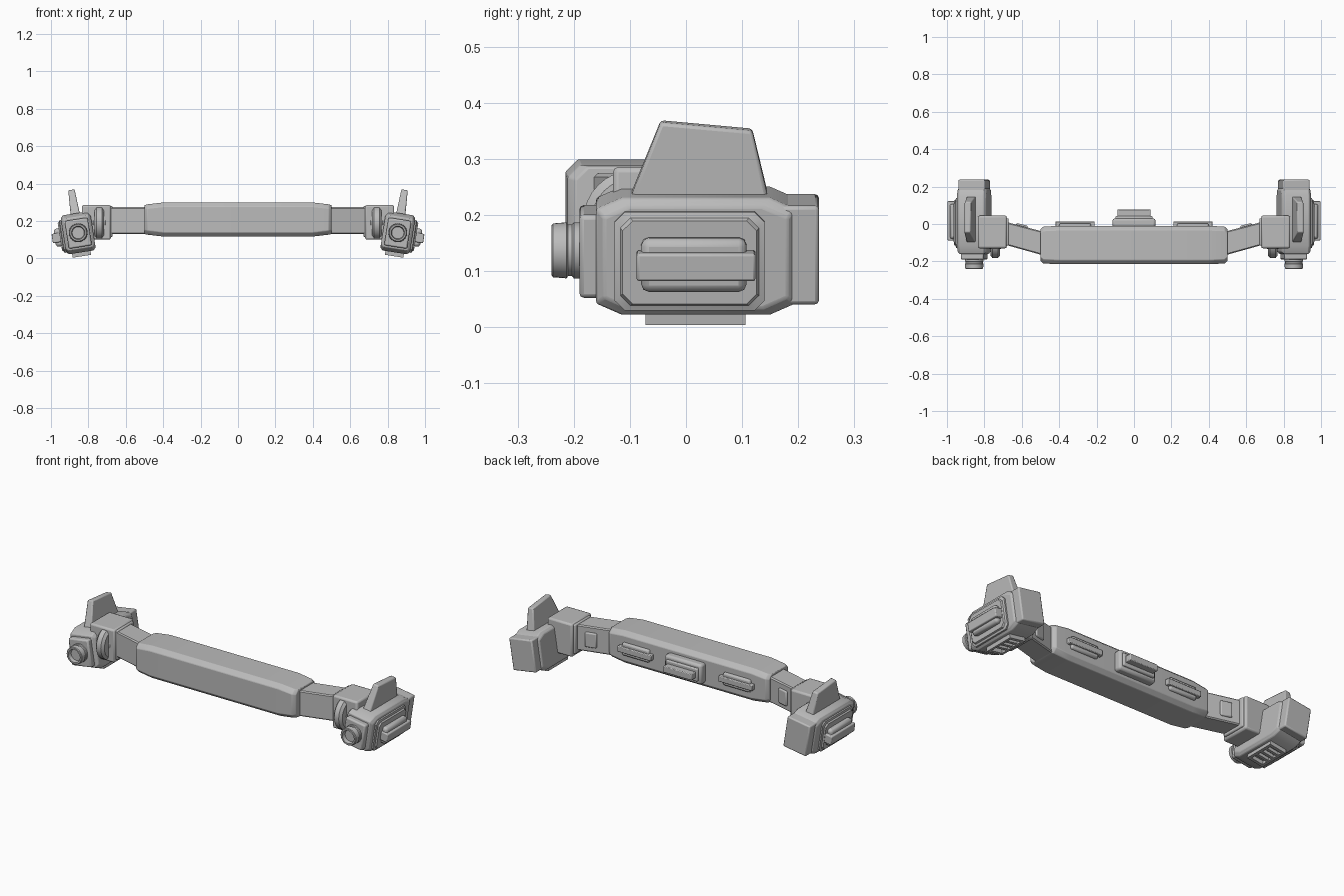
import bpy, bmesh, math
from mathutils import Matrix, Vector

old = bpy.data.objects.get("Cube")
if old:
    bpy.data.objects.remove(old)

grey = bpy.data.materials.new("plain grey")
grey.use_nodes = True
grey.diffuse_color = (0.5, 0.5, 0.5, 1)
grey.node_tree.nodes["Principled BSDF"].inputs["Base Color"].default_value = (0.5, 0.5, 0.5, 1)

# Pods lean outward about their own centre
POD = Matrix.Translation((0.855, 0, 0.14)) @ Matrix.Rotation(math.radians(9), 4, 'Y')
HOME = Matrix.Identity(4)


def finish(name, bm, bevel=0, mirror=True, frame=HOME):
    bmesh.ops.recalc_face_normals(bm, faces=bm.faces)
    bm.transform(frame)
    mesh = bpy.data.meshes.new(name)
    bm.to_mesh(mesh)
    bm.free()
    obj = bpy.data.objects.new(name, mesh)
    bpy.context.collection.objects.link(obj)
    mesh.materials.append(grey)
    bpy.ops.object.select_all(action='DESELECT')
    obj.select_set(True)
    bpy.context.view_layer.objects.active = obj
    bpy.ops.object.shade_smooth_by_angle(angle=math.radians(35))
    if bevel:
        mod = obj.modifiers.new("bevel", 'BEVEL')
        mod.width, mod.segments = bevel, 2
        mod.limit_method, mod.angle_limit = 'ANGLE', math.radians(30)
    if mirror:
        obj.modifiers.new("mirror", 'MIRROR').use_mirror_merge = False
    return obj


def boxes(name, specs, bevel=0, mirror=True, frame=HOME):
    """Each spec is x range, y range, z range."""
    bm = bmesh.new()
    for xr, yr, zr in specs:
        centre = [sum(r) / 2 for r in (xr, yr, zr)]
        size = [r[1] - r[0] for r in (xr, yr, zr)]
        m = Matrix.Translation(centre) @ Matrix.Diagonal((*size, 1))
        bmesh.ops.create_cube(bm, size=1, matrix=m)
    return finish(name, bm, bevel, mirror, frame)


def loft(name, rings, bevel=0, mirror=True, frame=HOME, capped=True):
    bm = bmesh.new()
    loops = [[bm.verts.new(p) for p in ring] for ring in rings]
    n = len(loops[0])
    for a, b in zip(loops, loops[1:]):
        for i in range(n):
            j = (i + 1) % n
            bm.faces.new((a[i], a[j], b[j], b[i]))
    if capped:
        bm.faces.new(loops[0])
        bm.faces.new(loops[-1])
    return finish(name, bm, bevel, mirror, frame)


def octagon(x, y0, y1, z0, z1, cy, cz):
    """Rectangle with cut corners, standing across the x axis."""
    return [Vector((x, y, z)) for y, z in (
        (y0 + cy, z0), (y1 - cy, z0), (y1, z0 + cz), (y1, z1 - cz),
        (y1 - cy, z1), (y0 + cy, z1), (y0, z1 - cz), (y0, z0 + cz))]


def circle(axis, centre, r, t, n=32):
    pts = []
    for k in range(n):
        a = math.tau * k / n
        c, s = r * math.cos(a), r * math.sin(a)
        off = (t, c, s) if axis == 'X' else (c, t, s)
        pts.append(Vector(centre) + Vector(off))
    return pts


# Padded centre bar, tapering towards its ends
bar = []
for x, inset, drop in ((-0.5, 0.018, 0.014), (-0.485, 0.004, 0.01), (-0.4, 0, 0),
                       (0.4, 0, 0), (0.485, 0.004, 0.01), (0.5, 0.018, 0.014)):
    bar.append(octagon(x, -0.215 + inset, -0.01 - inset, 0.117 + drop, 0.299 - drop, 0.022, 0.022))
loft("centre_bar", bar, 0.003, mirror=False)

# Slanted arms and joint blocks
loft("arm", [octagon(x, y0, y1, 0.13, 0.274, 0.006, 0.006)
             for x, y0, y1 in ((0.47, -0.172, -0.045), (0.71, -0.105, 0.018))])
boxes("joint_block", [((0.68, 0.835), (-0.13, 0.045), (0.10, 0.286))], 0.01)
boxes("joint_collar", [((0.67, 0.70), (-0.115, 0.03), (0.115, 0.28))], 0.006)

# Hinge disc facing inside the joint
loft("hinge_disc", [circle('X', (0.742, -0.093, 0.19), r, t)
                    for r, t in ((0.075, -0.026), (0.09, -0.014), (0.09, 0.014), (0.075, 0.026))])
loft("hinge_cap", [circle('X', (0.742, -0.093, 0.19), 0.04, t) for t in (-0.034, 0.034)], 0.004)

# Pod shell
loft("pod_body", [octagon(x, -0.16 + e, 0.195 - e, -0.109 + e, 0.102 - e, 0.045, 0.02)
                  for x, e in ((-0.08, 0.014), (-0.066, 0), (0.066, 0), (0.08, 0.014))],
     0.004, frame=POD)
boxes("pod_front_plate", [((-0.062, 0.062), (-0.19, -0.15), (-0.08, 0.07))], 0.008, frame=POD)
boxes("pod_rear_block", [((-0.072, 0.072), (0.14, 0.237), (-0.09, 0.088))], 0.007, frame=POD)

# Stepped outer panel with a grip pad and strap bar
loft("pod_side_panel", [octagon(x, -0.127 + e, 0.14 - e, -0.098 + e, 0.08 - e, 0.018, 0.018)
                        for x, e in ((0.07, 0), (0.088, 0), (0.092, 0.01), (0.1, 0.014))], frame=POD)
boxes("pod_grip_pad", [((0.09, 0.128), (-0.08, 0.108), (-0.06, 0.037))], 0.014, frame=POD)
boxes("pod_grip_bar", [((0.095, 0.142), (-0.088, 0.124), (-0.037, 0.013))], 0.005, frame=POD)

# Lens tube with a recessed front
loft("lens", [circle('Y', (0, 0, -0.003), r, t)
              for r, t in ((0.05, -0.17), (0.05, -0.2), (0.046, -0.203), (0.046, -0.21),
                           (0.05, -0.213), (0.048, -0.237), (0.044, -0.24), (0.036, -0.24),
                           (0.032, -0.22))], frame=POD)

# Upright fin
loft("fin", [[Vector((x, y, z)) for x, y in ((-w, y0), (w, y0), (w, y1), (-w, y1))]
             for w, y0, z0, y1, z1 in ((0.026, -0.105, 0.08, 0.15, 0.08),)
             for z in (z0,)] +
     [[Vector((-0.017, -0.045, 0.23)), Vector((0.017, -0.045, 0.23)),
       Vector((0.017, 0.118, 0.215)), Vector((-0.017, 0.118, 0.215))]], 0.006, frame=POD)

# Slatted vent underneath
vent = [((-0.05, 0.05), (y, y + 0.018), (-0.13, -0.1)) for y in (-0.072, 0.088)]
vent += [((x, x + 0.015), (-0.054, 0.088), (-0.13, -0.1)) for x in (-0.05, 0.035)]
vent += [((-0.035, 0.035), (y, y + 0.016), (-0.126, -0.1)) for y in (-0.026, 0.01, 0.046)]
boxes("pod_vent", vent, frame=POD)

# Rear fittings on the centre bar
boxes("rear_grip_pad", [((0.23, 0.40), (-0.02, 0.004), (0.172, 0.244))], 0.01)
boxes("rear_grip_bar", [((0.21, 0.42), (-0.02, 0.014), (0.192, 0.224))], 0.004)
boxes("rear_mount_base", [((-0.115, 0.115), (-0.02, 0.03), (0.15, 0.262))], 0.012, mirror=False)
boxes("rear_mount_step", [((-0.1, 0.1), (0.02, 0.042), (0.17, 0.242))], 0.006, mirror=False)
boxes("rear_mount_bar", [((-0.088, 0.088), (0.03, 0.078), (0.188, 0.224))], 0.004, mirror=False)

# Small pads lying on the rear of the arms
tilt = Matrix.Translation((0.6, -0.012, 0.2)) @ Matrix.Rotation(math.radians(15), 4, 'Z')
boxes("arm_pad", [((-0.032, 0.032), (-0.012, 0.01), (-0.042, 0.042))], 0.007, frame=tilt)
